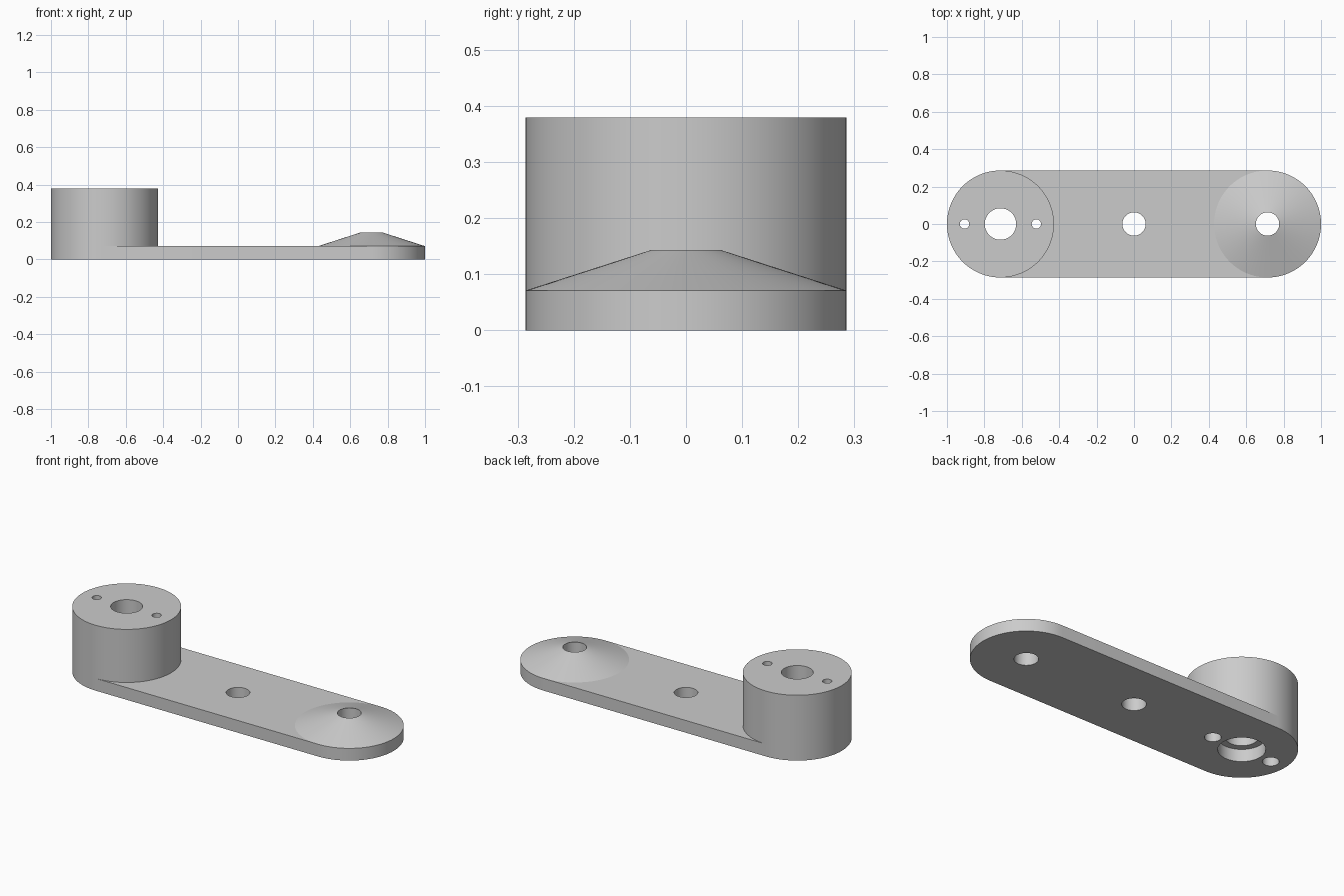
import bpy
import bmesh
from math import cos, sin, pi, radians

if "Cube" in bpy.data.objects:
    bpy.data.objects.remove(bpy.data.objects["Cube"])

END_X = 0.714        # distance of both end centres from the middle
RADIUS = 0.286       # half width of the arm
PLATE_TOP = 0.071
HUB_TOP = 0.379
BOSS_TOP = 0.143
PIVOT_R = 0.0625
SCREW_OFFSET = 0.192
SEGMENTS = 96

grey = bpy.data.materials.new("plain grey")
grey.use_nodes = True
grey.diffuse_color = (0.6, 0.6, 0.6, 1)
shader = next(n for n in grey.node_tree.nodes if n.type == 'BSDF_PRINCIPLED')
shader.inputs["Base Color"].default_value = grey.diffuse_color


def arc(cx, radius, start, end, steps):
    """Points of an arc around (cx, 0)."""
    angles = [start + (end - start) * i / steps for i in range(steps + 1)]
    return [(cx + radius * cos(a), radius * sin(a)) for a in angles]


def finish(name, bm):
    bmesh.ops.recalc_face_normals(bm, faces=bm.faces)
    mesh = bpy.data.meshes.new(name)
    bm.to_mesh(mesh)
    bm.free()
    obj = bpy.data.objects.new(name, mesh)
    bpy.context.collection.objects.link(obj)
    mesh.materials.append(grey)
    return obj


def prism(name, outline, z0, z1):
    """Extrude a flat outline from z0 to z1."""
    bm = bmesh.new()
    face = bm.faces.new([bm.verts.new((x, y, z0)) for x, y in outline])
    top = bmesh.ops.extrude_face_region(bm, geom=[face])["geom"]
    verts = [v for v in top if isinstance(v, bmesh.types.BMVert)]
    bmesh.ops.translate(bm, verts=verts, vec=(0, 0, z1 - z0))
    return finish(name, bm)


def cylinder(name, cx, radius, z0, z1):
    return prism(name, arc(cx, radius, 0, 2 * pi, SEGMENTS)[:-1], z0, z1)


def activate(obj):
    bpy.ops.object.select_all(action='DESELECT')
    obj.select_set(True)
    bpy.context.view_layer.objects.active = obj


def drill(obj, holes):
    """Cut round vertical holes, given as (x, radius), through a part."""
    for cx, radius in holes:
        cutter = cylinder("hole_cutter", cx, radius, -0.5, 1)
        cutter.hide_render = True
        mod = obj.modifiers.new("hole", 'BOOLEAN')
        mod.operation = 'DIFFERENCE'
        mod.solver = 'EXACT'
        mod.object = cutter
        activate(obj)
        bpy.ops.object.modifier_apply(modifier=mod.name)
        bpy.data.objects.remove(cutter)


# Arm plate with rounded ends, pivot holes and wide recesses under the hub
half = SEGMENTS // 2
outline = (arc(END_X, RADIUS, -pi / 2, pi / 2, half)
           + arc(-END_X, RADIUS, pi / 2, 3 * pi / 2, half))
arm_plate = prism("arm_plate", outline, 0, PLATE_TOP)
screws = [-END_X - SCREW_OFFSET, -END_X + SCREW_OFFSET]
drill(arm_plate, [(0, PIVOT_R), (END_X, PIVOT_R), (-END_X, 0.122)]
      + [(x, 0.043) for x in screws])

# Tall hub with a shaft hole and two screw holes
hub = cylinder("hub", -END_X, RADIUS, PLATE_TOP, HUB_TOP)
drill(hub, [(-END_X, 0.084)] + [(x, 0.025) for x in screws])

# Conical boss around the far pivot hole: slope, then the hole wall
bm = bmesh.new()
profile = [(RADIUS, PLATE_TOP), (PIVOT_R, BOSS_TOP), (PIVOT_R, PLATE_TOP)]
rings = [[bm.verts.new((x, y, z))
          for x, y in arc(END_X, r, 0, 2 * pi, SEGMENTS)[:-1]]
         for r, z in profile]
for lower, upper in zip(rings, rings[1:]):
    for i in range(SEGMENTS):
        j = (i + 1) % SEGMENTS
        bm.faces.new((lower[i], lower[j], upper[j], upper[i]))
boss = finish("conical_boss", bm)

# Smooth round walls, sharp rims
for part in (arm_plate, hub, boss):
    activate(part)
    bpy.ops.object.shade_smooth_by_angle(angle=radians(30))
